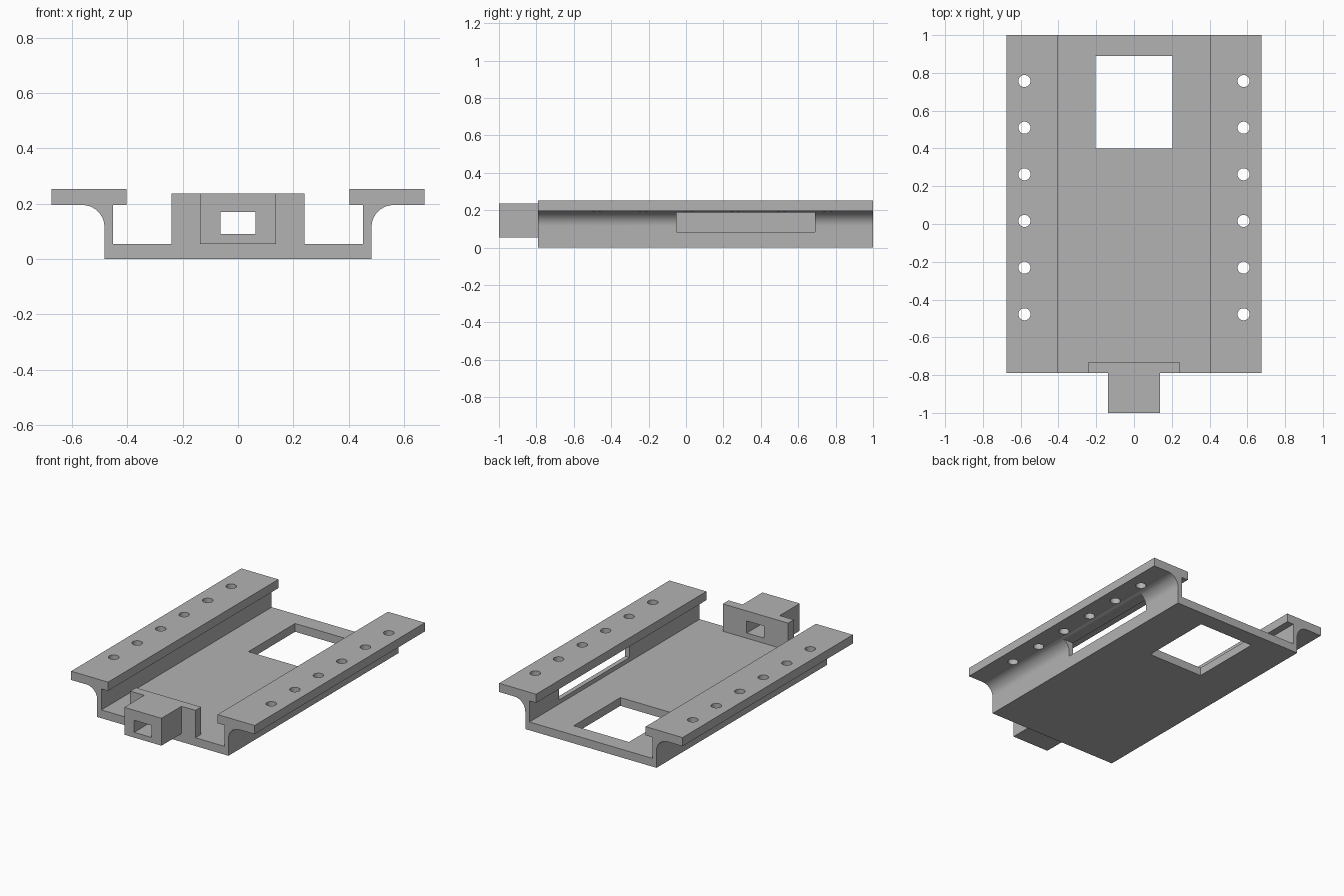
import bpy
import bmesh
import math
from mathutils import Matrix, Vector

cube = bpy.data.objects.get("Cube")
if cube:
    bpy.data.objects.remove(cube, do_unlink=True)

grey = bpy.data.materials.new("plain grey")
grey.use_nodes = True
colour = (0.45, 0.45, 0.45, 1)
grey.diffuse_color = colour
grey.node_tree.nodes["Principled BSDF"].inputs["Base Color"].default_value = colour

FRONT, BACK = -0.79, 1.0
FLOOR, TOP = 0.055, 0.253


def finish(name, bm):
    bmesh.ops.recalc_face_normals(bm, faces=bm.faces)
    mesh = bpy.data.meshes.new(name)
    bm.to_mesh(mesh)
    bm.free()
    mesh.materials.append(grey)
    obj = bpy.data.objects.new(name, mesh)
    bpy.context.collection.objects.link(obj)
    return obj


def extrude(name, points, direction):
    """Solid prism from a closed outline."""
    bm = bmesh.new()
    face = bm.faces.new([bm.verts.new(p) for p in points])
    out = bmesh.ops.extrude_face_region(bm, geom=[face])
    moved = [v for v in out["geom"] if isinstance(v, bmesh.types.BMVert)]
    bmesh.ops.translate(bm, verts=moved, vec=direction)
    return finish(name, bm)


def box(name, low, high):
    low, high = Vector(low), Vector(high)
    bm = bmesh.new()
    matrix = Matrix.Translation((low + high) / 2) @ Matrix.Diagonal((*(high - low), 1))
    bmesh.ops.create_cube(bm, size=1, matrix=matrix)
    return finish(name, bm)


def cut(target, cutter):
    """Subtract the cutter, then discard it."""
    cutter.hide_render = True
    mod = target.modifiers.new("cut", "BOOLEAN")
    mod.operation = "DIFFERENCE"
    mod.solver = "EXACT"
    mod.object = cutter
    bpy.ops.object.select_all(action="DESELECT")
    bpy.context.view_layer.objects.active = target
    target.select_set(True)
    bpy.ops.object.modifier_apply(modifier=mod.name)
    bpy.data.objects.remove(cutter, do_unlink=True)


# Channel: floor, thin walls, coved flanges (half section, then mirrored)
cove = 0.08
wall, under = 0.483, 0.195
half = [(wall, 0)]
for i in range(17):
    a = math.pi - i / 16 * math.pi / 2
    half.append((wall + cove + cove * math.cos(a), under - cove + cove * math.sin(a)))
half += [(0.675, under), (0.675, TOP), (0.403, TOP), (0.403, under),
         (0.452, under), (0.452, FLOOR)]
section = half + [(-x, z) for x, z in reversed(half)]
channel = extrude("channel_tray", [(x, FRONT, z) for x, z in section], (0, BACK - FRONT, 0))

# Floor window and the slot through one wall
cut(channel, box("window_cutter", (-0.203, 0.4, -0.1), (0.203, 0.89, 0.1)))
cut(channel, box("slot_cutter", (0.4, -0.05, 0.083), (0.8, 0.69, 0.188)))

# Rows of screw holes in both flanges
bm = bmesh.new()
for side in (-1, 1):
    for i in range(6):
        centre = Matrix.Translation((side * 0.58, -0.478 + i * 0.247, 0.22))
        bmesh.ops.create_cone(bm, cap_ends=True, segments=32, radius1=0.032,
                              radius2=0.032, depth=0.2, matrix=centre)
cut(channel, finish("screw_hole_cutter", bm))

# Front bracket: upright plate with a projecting block, pierced lengthwise
plate, block = 0.24, 0.137
right = [(block, -1), (block, FRONT), (plate, FRONT), (plate, -0.73)]
outline = right + [(-x, y) for x, y in reversed(right)]
bracket = extrude("front_bracket", [(x, y, FLOOR) for x, y in outline], (0, 0, 0.182))
cut(bracket, box("socket_cutter", (-0.064, -1.1, 0.09), (0.064, -0.6, 0.17)))

# Smooth only the cove and hole walls
for obj in (channel, bracket):
    bpy.ops.object.select_all(action="DESELECT")
    bpy.context.view_layer.objects.active = obj
    obj.select_set(True)
    bpy.ops.object.shade_smooth_by_angle(angle=math.radians(30))
